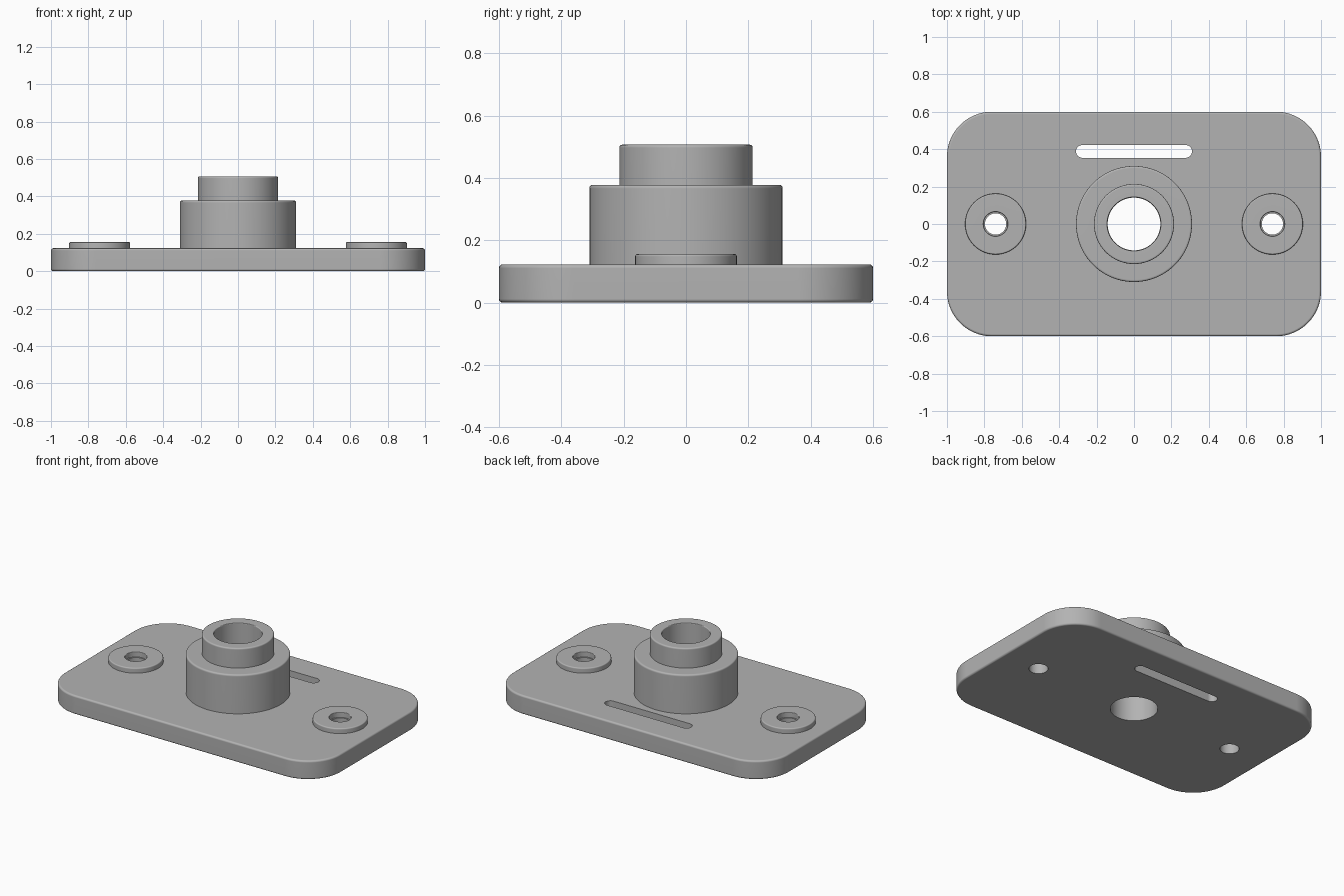
import bpy, bmesh
from math import sin, cos, pi, radians
from mathutils import Vector

old = bpy.data.objects.get("Cube")
if old:
    bpy.data.objects.remove(old, do_unlink=True)

PLATE_TOP = 0.123
EDGE = 0.012          # edge rounding
PAD_X = 0.74
SEGS = 96

grey = bpy.data.materials.new("machined grey")
grey.use_nodes = True
COLOUR = (0.45, 0.45, 0.45, 1)
grey.diffuse_color = COLOUR
grey.node_tree.nodes["Principled BSDF"].inputs["Base Color"].default_value = COLOUR


def make_object(name, bm):
    bmesh.ops.recalc_face_normals(bm, faces=bm.faces)
    mesh = bpy.data.meshes.new(name)
    bm.to_mesh(mesh)
    bm.free()
    mesh.materials.append(grey)
    obj = bpy.data.objects.new(name, mesh)
    bpy.context.collection.objects.link(obj)
    return obj


def finish(obj):
    """Apply modifiers and smooth the curved faces."""
    bpy.ops.object.select_all(action='DESELECT')
    obj.select_set(True)
    bpy.context.view_layer.objects.active = obj
    bpy.ops.object.convert(target='MESH')
    bpy.ops.object.shade_smooth_by_angle(angle=radians(35))
    obj.modifiers.new("flat normals", 'WEIGHTED_NORMAL').keep_sharp = True


def rounded_slab(name, width, depth, radius, z0, z1, steps=16):
    """Extruded rectangle with rounded corners."""
    bm = bmesh.new()
    verts = []
    for i, (sx, sy) in enumerate([(1, 1), (-1, 1), (-1, -1), (1, -1)]):
        cx, cy = sx * (width / 2 - radius), sy * (depth / 2 - radius)
        for k in range(steps + 1):
            a = (i + k / steps) * pi / 2
            verts.append(bm.verts.new((cx + radius * cos(a), cy + radius * sin(a), z0)))
    bmesh.ops.remove_doubles(bm, verts=verts, dist=1e-5)
    face = bm.faces.new([v for v in verts if v.is_valid])
    top = bmesh.ops.extrude_face_region(bm, geom=[face], use_keep_orig=True)["geom"]
    bmesh.ops.translate(bm, vec=(0, 0, z1 - z0),
                        verts=[g for g in top if isinstance(g, bmesh.types.BMVert)])
    return make_object(name, bm)


def lathe(name, profile, x=0):
    """Spin (radius, height, rounding) points around a vertical axis."""
    points = []
    for i, (r, z, soft) in enumerate(profile):
        p = Vector((r, 0, z))
        if not soft:
            points.append(p)
            continue
        a, b = (p + (Vector((q[0], 0, q[1])) - p).normalized() * soft
                for q in (profile[i - 1], profile[i + 1]))
        for k in range(5):
            t = k / 4
            points.append(a * (1 - t) ** 2 + p * 2 * t * (1 - t) + b * t * t)
    bm = bmesh.new()
    verts = [bm.verts.new(p) for p in points]
    edges = [bm.edges.new(pair) for pair in zip(verts, verts[1:])]
    bmesh.ops.spin(bm, geom=verts + edges, cent=(0, 0, 0), axis=(0, 0, 1),
                   angle=2 * pi, steps=SEGS, use_duplicate=False)
    bmesh.ops.remove_doubles(bm, verts=bm.verts, dist=1e-5)
    # Face outwards, judged by the rim pointing up
    obj = make_object(name, bm)
    obj.location.x = x
    return obj


def hole_cutter(name, radius, x):
    bm = bmesh.new()
    bmesh.ops.create_cone(bm, cap_ends=True, segments=SEGS, radius1=radius,
                          radius2=radius, depth=1)
    obj = make_object(name, bm)
    obj.location.x = x
    return obj


# Base plate with bore, screw holes and slot
plate = rounded_slab("base_plate", 2, 1.2, 0.24, 0, PLATE_TOP)
bevel = plate.modifiers.new("edge", 'BEVEL')
bevel.width, bevel.segments, bevel.limit_method = EDGE, 4, 'ANGLE'
bevel.angle_limit = radians(40)

slot = rounded_slab("slot_cutter", 0.62, 0.068, 0.0339, -0.5, 0.5)
slot.location.y = 0.388
cutters = [slot, hole_cutter("bore_cutter", 0.141, 0)]
cutters += [hole_cutter("screw_hole_cutter", 0.057, s * PAD_X) for s in (-1, 1)]
for cutter in cutters:
    cut = plate.modifiers.new("cut", 'BOOLEAN')
    cut.object, cut.operation, cut.solver = cutter, 'DIFFERENCE', 'EXACT'
bpy.context.view_layer.update()
finish(plate)
for cutter in cutters:
    bpy.data.objects.remove(cutter, do_unlink=True)

# Stepped hub: wide boss with a narrower collar
finish(lathe("hub", [
    (0.31, PLATE_TOP, 0), (0.31, 0.378, EDGE), (0.214, 0.378, 0),
    (0.214, 0.507, 0.01), (0.143, 0.507, 0.006), (0.143, PLATE_TOP, 0)]))

# Raised screw pads
for side, name in ((1, "left_pad"), (-1, "right_pad")):
    finish(lathe(name, [
        (0.163, PLATE_TOP, 0), (0.163, 0.156, 0.008),
        (0.065, 0.156, 0.005), (0.065, PLATE_TOP, 0)], side * PAD_X))
